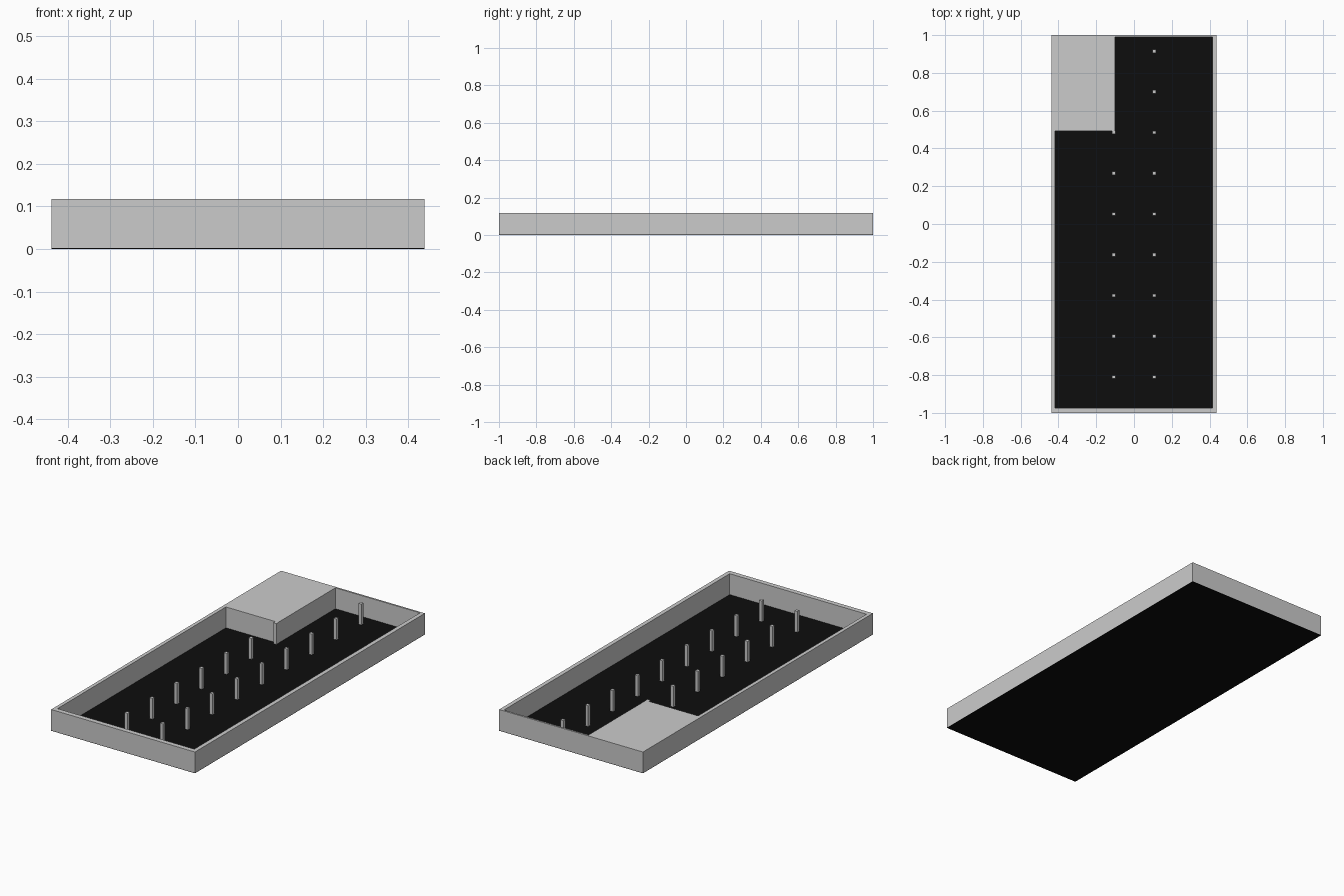
import bpy, bmesh

if "Cube" in bpy.data.objects:
    bpy.data.objects.remove(bpy.data.objects["Cube"])

H = 0.117       # wall height
T = 0.002       # floor thickness


def finish(bm, name, color=None):
    bmesh.ops.recalc_face_normals(bm, faces=bm.faces)
    mesh = bpy.data.meshes.new(name)
    bm.to_mesh(mesh)
    bm.free()
    obj = bpy.data.objects.new(name, mesh)
    bpy.context.collection.objects.link(obj)
    if color:
        mat = bpy.data.materials.new(name + "_paint")
        mat.diffuse_color = color
        mat.use_nodes = True
        mat.node_tree.nodes["Principled BSDF"].inputs["Base Color"].default_value = mat.diffuse_color
        mesh.materials.append(mat)
    return obj


def box(name, x0, x1, y0, y1, z0, z1, color=None):
    bm = bmesh.new()
    bmesh.ops.create_cube(bm, size=1)
    bmesh.ops.scale(bm, verts=bm.verts, vec=(x1 - x0, y1 - y0, z1 - z0))
    bmesh.ops.translate(bm, verts=bm.verts,
                        vec=((x0 + x1) / 2, (y0 + y1) / 2, (z0 + z1) / 2))
    return finish(bm, name, color)


# Thin black floor slab
box("floor", -0.438, 0.438, -1, 1, 0, T, (0.004, 0.004, 0.004, 1))

# Perimeter wall and solid corner room as one plan, extruded upwards
outer = [(-0.438, -1), (0.438, -1), (0.438, 1), (-0.438, 1)]
inner = [(-0.418, -0.973), (0.415, -0.973), (0.415, 0.99),
         (-0.10, 0.99), (-0.10, 0.492), (-0.418, 0.492)]
bm = bmesh.new()
edges = []
for loop in (outer, inner):
    vs = [bm.verts.new((x, y, T)) for x, y in loop]
    edges += [bm.edges.new((vs[i - 1], vs[i])) for i in range(len(vs))]
bmesh.ops.triangle_fill(bm, edges=edges, use_beauty=True)
ext = bmesh.ops.extrude_face_region(bm, geom=bm.faces[:], use_keep_orig=True)
top = [g for g in ext["geom"] if isinstance(g, bmesh.types.BMVert)]
bmesh.ops.translate(bm, verts=top, vec=(0, 0, H - T))
finish(bm, "walls_and_corner_block")

# Two rows of square columns; the left row stops at the corner block
for side, x, count in (("left", -0.108, 7), ("right", 0.108, 9)):
    for i in range(count):
        y = -0.81 + i * 0.2157
        box(f"column_{side}_{i + 1}", x - 0.009, x + 0.009,
            y - 0.009, y + 0.009, T, H)
